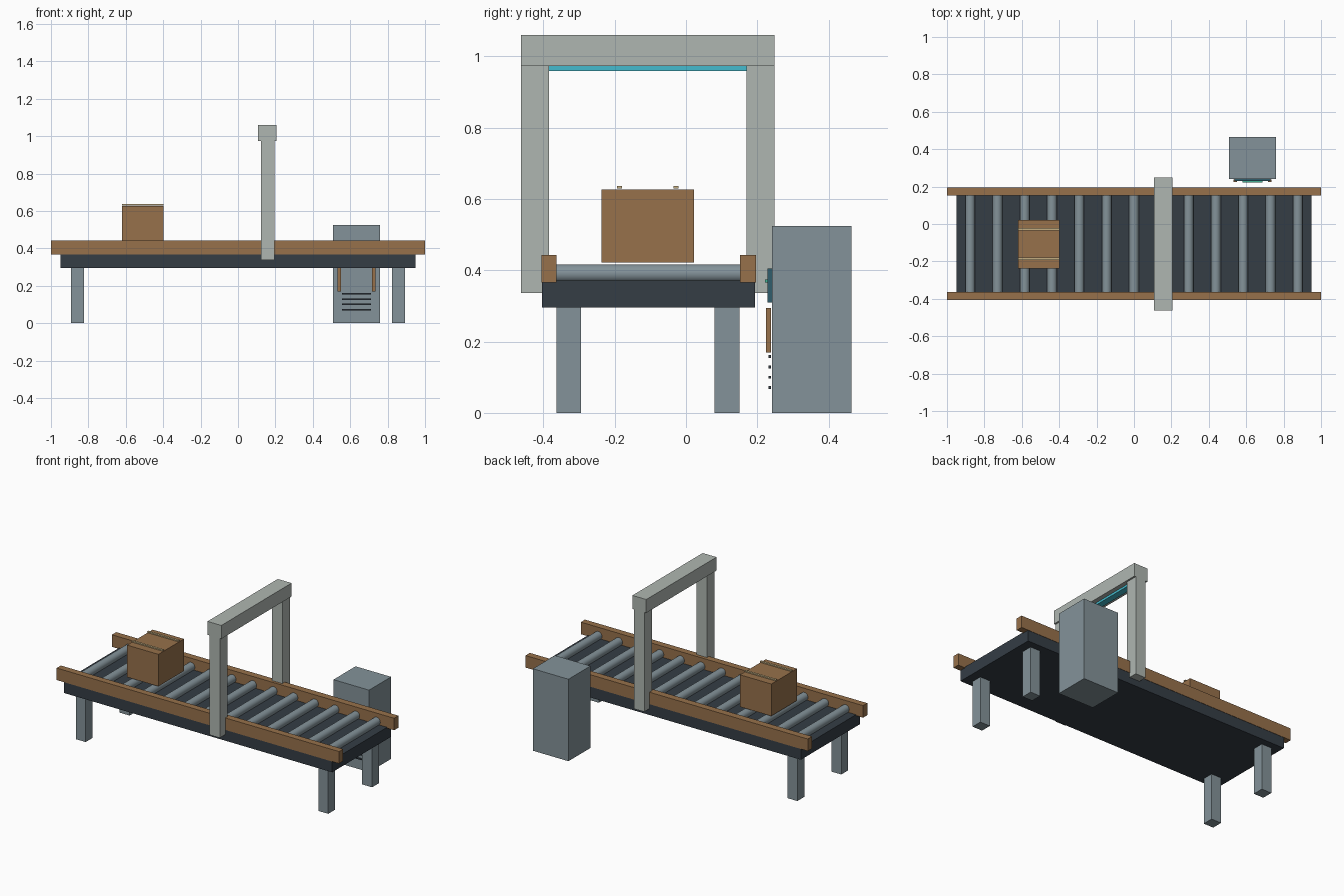
import bpy, math

if "Cube" in bpy.data.objects:
    bpy.data.objects.remove(bpy.data.objects["Cube"])


def material(name, r, g, b):
    m = bpy.data.materials.new(name)
    m.diffuse_color = (r, g, b, 1)
    m.use_nodes = True
    m.node_tree.nodes["Principled BSDF"].inputs["Base Color"].default_value = m.diffuse_color
    return m


STEEL = material("steel", 0.23, 0.29, 0.32)
DARK = material("dark_frame", 0.035, 0.047, 0.06)
BROWN = material("brown", 0.31, 0.165, 0.07)
PALE = material("pale_grey", 0.43, 0.47, 0.44)
CYAN = material("cyan_light", 0.06, 0.5, 0.62)
SCREEN = material("screen", 0.03, 0.11, 0.15)
GREEN = material("green", 0.06, 0.45, 0.3)
TAPE = material("tape", 0.55, 0.42, 0.22)


def box(name, x, y, z, mat):
    """Box from (min, max) pairs on each axis."""
    bpy.ops.mesh.primitive_cube_add(size=1, location=[sum(p) / 2 for p in (x, y, z)])
    o = bpy.context.object
    o.name = name
    o.scale = [p[1] - p[0] for p in (x, y, z)]
    bpy.ops.object.transform_apply(location=False, rotation=False, scale=True)
    o.data.materials.append(mat)
    return o


# Conveyor bed, side rails and legs
box("conveyor_bed", (-0.95, 0.95), (-0.404, 0.194), (0.296, 0.372), DARK)
for side, y in (("front", (-0.406, -0.364)), ("back", (0.152, 0.196))):
    box(side + "_rail", (-1, 1), y, (0.366, 0.443), BROWN)
for side, y in (("front", (-0.364, -0.295)), ("back", (0.08, 0.15))):
    for end, x in (("left", -0.859), ("right", 0.859)):
        box(f"{side}_{end}_leg", (x - 0.035, x + 0.035), y, (0, 0.3), STEEL)

# Rollers
for i in range(13):
    bpy.ops.mesh.primitive_cylinder_add(
        vertices=20, radius=0.026, depth=0.53,
        location=(-0.876 + 0.146 * i, -0.106, 0.391), rotation=(math.pi / 2, 0, 0))
    o = bpy.context.object
    o.name = f"roller_{i + 1}"
    o.data.materials.append(STEEL)
    bpy.ops.object.shade_smooth_by_angle()

# Scanner gantry with light strip
for side, y in (("front", (-0.463, -0.385)), ("back", (0.17, 0.248))):
    box(side + "_gantry_post", (0.122, 0.195), y, (0.337, 0.98), PALE)
box("gantry_beam", (0.108, 0.206), (-0.463, 0.248), (0.974, 1.06), PALE)
box("light_strip", (0.137, 0.177), (-0.385, 0.17), (0.96, 0.976), CYAN)

# Parcel with two tape strips
box("parcel", (-0.62, -0.398), (-0.237, 0.022), (0.422, 0.627), BROWN)
for i, y in enumerate((-0.186, -0.028)):
    box(f"parcel_tape_{i + 1}", (-0.62, -0.398), (y - 0.007, y + 0.007), (0.63, 0.637), TAPE)

# Control cabinet with screen, handles and vents
box("cabinet", (0.508, 0.76), (0.241, 0.464), (0, 0.525), STEEL)
box("cabinet_screen", (0.538, 0.73), (0.229, 0.243), (0.31, 0.405), SCREEN)
box("screen_indicator", (0.58, 0.688), (0.222, 0.23), (0.366, 0.374), GREEN)
for side, x in (("left", 0.542), ("right", 0.726)):
    box(side + "_cabinet_handle", (x - 0.009, x + 0.009), (0.225, 0.239), (0.17, 0.295), BROWN)
for i in range(4):
    z = 0.071 + 0.029 * i
    box(f"cabinet_vent_{i + 1}", (0.556, 0.712), (0.231, 0.239), (z - 0.004, z + 0.004), DARK)
